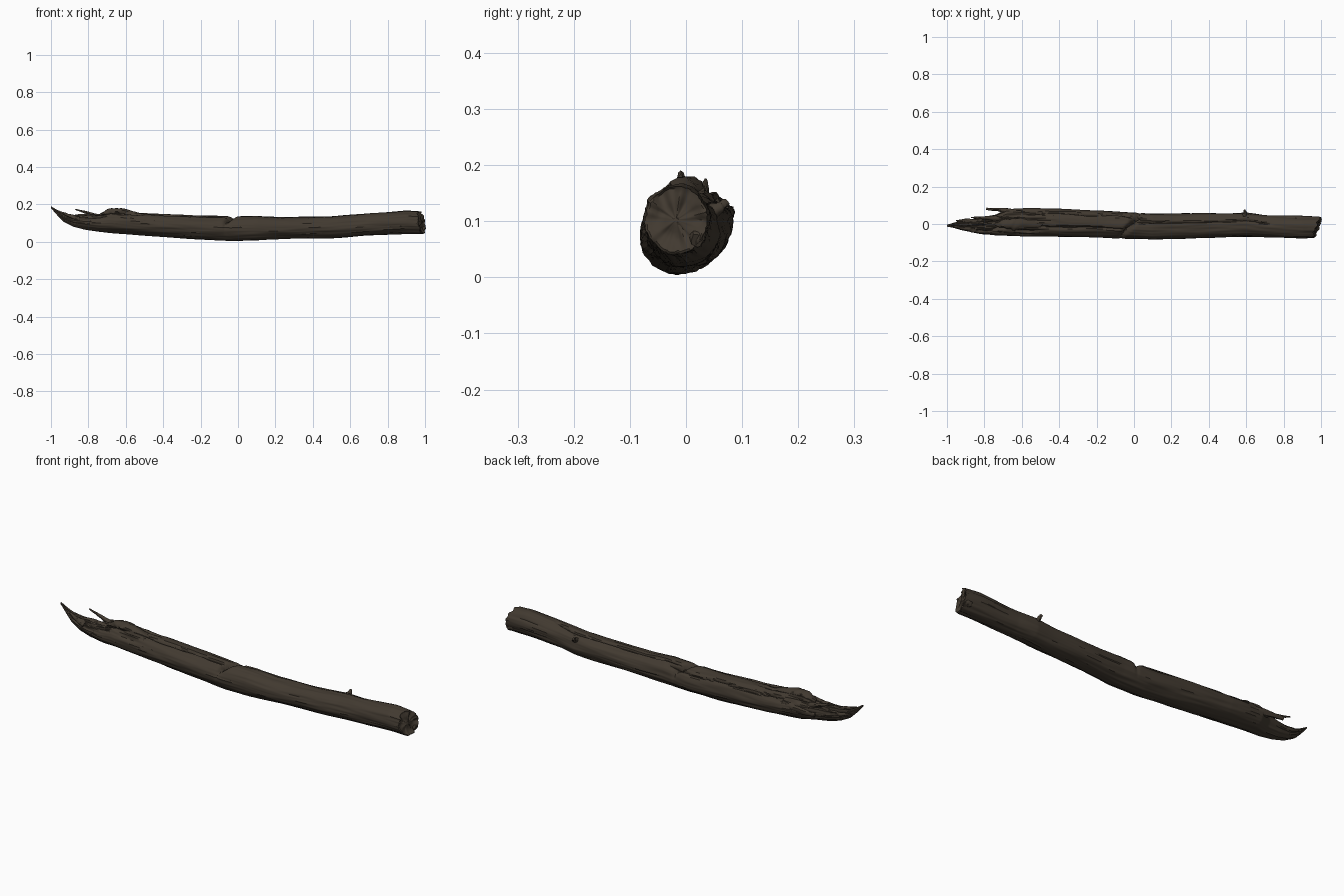
import bpy, bmesh, math
from mathutils import Vector, noise

if "Cube" in bpy.data.objects:
    bpy.data.objects.remove(bpy.data.objects["Cube"], do_unlink=True)

bark = bpy.data.materials.new("dark_bark")
bark.use_nodes = True
colour = (0.054, 0.042, 0.030, 1)
bark.diffuse_color = colour
shader = bark.node_tree.nodes["Principled BSDF"]
shader.inputs["Base Color"].default_value = colour
shader.inputs["Roughness"].default_value = 0.9


def loft(name, rings, sharp=40):
    """Skin a list of closed rings and close both ends with a fan."""
    bm = bmesh.new()
    loops = [[bm.verts.new(p) for p in ring] for ring in rings]
    count = len(loops[0])
    for a, b in zip(loops, loops[1:]):
        for i in range(count):
            j = (i + 1) % count
            bm.faces.new((a[i], a[j], b[j], b[i]))
    for loop in (loops[0], loops[-1]):
        middle = sum((v.co for v in loop), Vector()) / count
        hub = bm.verts.new(middle)
        for i in range(count):
            bm.faces.new((loop[i], loop[(i + 1) % count], hub))
    bmesh.ops.recalc_face_normals(bm, faces=bm.faces)
    mesh = bpy.data.meshes.new(name)
    bm.to_mesh(mesh)
    bm.free()
    mesh.materials.append(bark)
    obj = bpy.data.objects.new(name, mesh)
    bpy.context.collection.objects.link(obj)
    bpy.ops.object.select_all(action="DESELECT")
    obj.select_set(True)
    bpy.context.view_layer.objects.active = obj
    bpy.ops.object.shade_smooth_by_angle(angle=math.radians(sharp))
    return obj


def bump(value, centre, width):
    return math.exp(-((value - centre) / width) ** 2)


# Log outline: x, back and front limits in y, lower and upper limits in z
outline = [
    (-1, -.014, -.004, .18, .19), (-.965, -.02, .006, .14, .168),
    (-.93, -.03, .015, .105, .148), (-.88, -.04, .022, .08, .14),
    (-.82, -.052, .035, .065, .14), (-.74, -.06, .05, .055, .145),
    (-.68, -.062, .08, .048, .16), (-.5, -.067, .085, .033, .152),
    (-.2, -.07, .072, .012, .14), (-.04, -.077, .062, .005, .134),
    (.1, -.084, .055, .008, .14), (.22, -.08, .055, .014, .13),
    (.5, -.07, .058, .022, .137), (.6, -.066, .06, .026, .143),
    (.7, -.071, .048, .034, .15), (.9, -.076, .041, .042, .166),
    (.98, -.073, .037, .042, .162),
]


def limits(x):
    for a, b in zip(outline, outline[1:]):
        if x <= b[0]:
            t = (x - a[0]) / (b[0] - a[0])
            return [p + (q - p) * t for p, q in zip(a[1:], b[1:])]
    return outline[-1][1:]


def log_point(x, angle):
    y0, y1, z0, z1 = limits(x)
    c, s = math.cos(angle), math.sin(angle)
    size = min(1, (z1 - z0) / .08)
    depth = 0
    # Long grain and broad lumps
    depth += .004 * noise.noise((x * 5, c * 2, s * 2))
    depth += .003 * noise.noise((x * 6, c * 9, s * 9))
    # Torn wood on the upper side of the broken end
    torn = max(0, min(1, (-.35 - x) / .3)) * max(0, s)
    depth += torn * .018 * noise.noise((x * 9, c * 5, s * 3))
    depth -= torn * .012 * max(0, noise.noise((x * 14, c * 12, 7)))
    # Wandering splits along the top
    for centre, start, end in ((1.25, 0, .75), (1.9, -.7, -.03), (.8, -.6, .1)):
        if start < x < end:
            wander = centre + .25 * noise.noise((x * 6, centre, 3))
            fade = min(1, (x - start) / .05, (end - x) / .05)
            depth -= .011 * fade * bump(angle, wander, .07)
    # Break across the middle
    crack = -.02 + .05 * c
    depth -= .03 * max(0, s) ** 2 * bump(x, crack, .016)
    depth -= .007 * max(0, s + .6) * bump(x, crack, .007)
    # Ragged rim at the sawn end
    end = max(0, (x - .9) / .08)
    rim = .018 * c - .008 * s + .01 * noise.noise((c * 3, s * 3, 5))
    y = (y0 + y1) / 2 + c * ((y1 - y0) / 2 + depth * size)
    z = (z0 + z1) / 2 + s * ((z1 - z0) / 2 + depth * size)
    return Vector((x + end * rim, y, max(0, z)))


steps, sides = 260, 80
angles = [math.tau * i / sides for i in range(sides)]
rings = []
for k in range(steps + 1):
    x = -1 + 1.98 * k / steps
    rings.append([log_point(x, a) for a in angles])

# Hollowed, uneven cut face
rim = rings[-1]
centre = sum(rim, Vector()) / sides
for scale in (.93, .8, .65, .5, .35, .2, .08):
    ring = []
    for p in rim:
        q = centre.lerp(p, scale)
        q.x += .012 * noise.noise((q.y * 35, q.z * 35, 2)) - .008 * (1 - scale)
        ring.append(q)
    rings.append(ring)
loft("log", rings)


def splinter(name, path, radii, flat=1.0, seed=1):
    """Tapered sliver of wood following a few points."""
    points = [Vector(p) for p in path]
    rings = []
    pieces = 8
    for k in range((len(points) - 1) * pieces + 1):
        i = min(k // pieces, len(points) - 2)
        t = k / pieces - i
        centre = points[i].lerp(points[i + 1], t)
        radius = radii[i] + (radii[i + 1] - radii[i]) * t
        along = (points[i + 1] - points[i]).normalized()
        side = along.cross(Vector((0, 0, 1))).normalized()
        up = side.cross(along)
        ring = []
        for j in range(12):
            a = math.tau * j / 12
            c, s = math.cos(a), math.sin(a)
            r = radius * (1 + .5 * noise.noise((c * 2, s * 2, k * .25 + seed)))
            ring.append(centre + side * c * r * flat + up * s * r)
        rings.append(ring)
    loft(name, rings, sharp=50)


# Slivers at the broken end
splinter("back_splinter", [(-.6, .06, .11), (-.72, .076, .115), (-.79, .081, .115)],
         (.025, .014, .009), .7)
splinter("upper_splinter", [(-.7, .03, .12), (-.8, .033, .153), (-.87, .035, .173)],
         (.018, .008, .003), 1, 4)
splinter("torn_ridge", [(-.5, 0, .135), (-.63, 0, .16), (-.68, 0, .162), (-.74, 0, .142)],
         (.012, .02, .018, .006), 1.5, 7)
splinter("end_sliver", [(-.82, .01, .11), (-.89, .02, .122), (-.95, .018, .14)],
         (.018, .009, .003), 1, 9)
splinter("lower_sliver", [(-.85, -.03, .12), (-.91, -.025, .142), (-.96, -.016, .165)],
         (.016, .008, .003), 1, 12)

# Snapped twig stub on the back
splinter("twig_stub", [(.59, .035, .115), (.595, .06, .125), (.59, .073, .135)],
         (.016, .009, .006), 1, 15)

# Chip left at the cut end
splinter("cut_end_chip", [(.94, .015, .08), (.975, .02, .075), (.998, .02, .065)],
         (.02, .018, .012), .9, 18)
